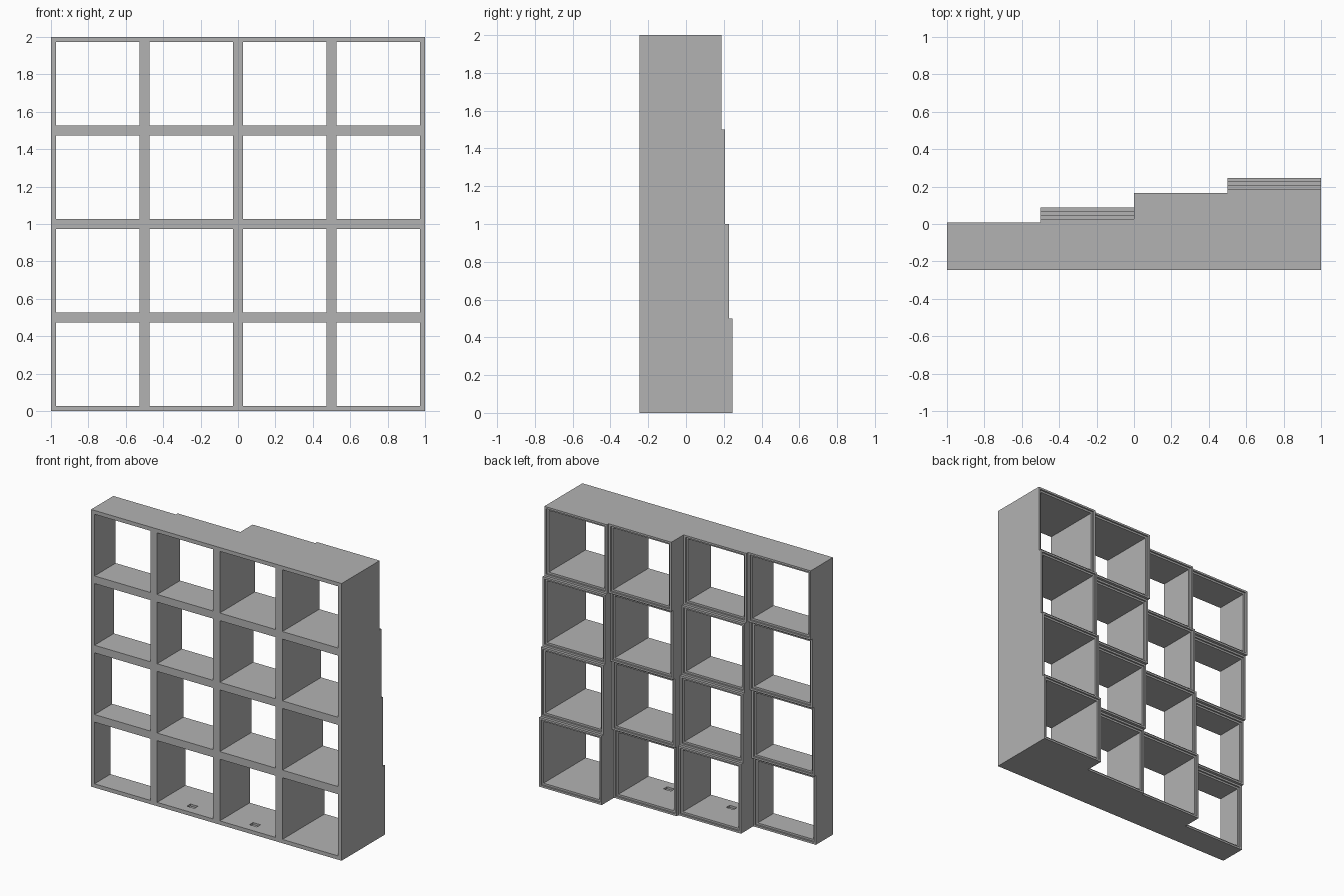
import bpy
import bmesh

cube = bpy.data.objects.get("Cube")
if cube:
    bpy.data.objects.remove(cube, do_unlink=True)

N = 4              # cells per side
CELL = 0.5         # cell pitch
WALL = 0.0275      # wall thickness of one cell
LIP = 0.014        # width of the rim around the rear rebate
REBATE = 0.012     # depth of the rear rebate
FRONT = -0.247
STEP = 0.02        # depth change from one cell to the next

gray = bpy.data.materials.new("matte_gray")
gray.use_nodes = True
color = (0.45, 0.45, 0.45, 1)
gray.diffuse_color = color
gray.node_tree.nodes["Principled BSDF"].inputs["Base Color"].default_value = color

bm = bmesh.new()


def back(col, row):
    """Rear position of a cell; depths wind up and down the columns."""
    if not (0 <= col < N and 0 <= row < N):
        return FRONT
    along = row if col % 2 else N - 1 - row
    return -FRONT - STEP * ((N - 1 - col) * N + (row if col % 2 else along))


def ring(col, row, inset, y):
    x0, x1 = -1 + col * CELL + inset, -1 + (col + 1) * CELL - inset
    z0, z1 = row * CELL + inset, (row + 1) * CELL - inset
    return [(x0, y, z0), (x1, y, z0), (x1, y, z1), (x0, y, z1)]


def flat_ring(cx, cy, hx, hy, z):
    return [(cx - hx, cy - hy, z), (cx + hx, cy - hy, z),
            (cx + hx, cy + hy, z), (cx - hx, cy + hy, z)]


def face(points):
    bm.faces.new([bm.verts.new(p) for p in points])


def band(a, b, sides=range(4)):
    for i in sides:
        j = (i + 1) % 4
        face([a[i], a[j], b[j], b[i]])


def slotted_floor(near, far):
    """Floor of a cell with a small shallow pocket near the front."""
    floor = [near[0], near[1], far[1], far[0]]
    cx, z = (near[0][0] + near[1][0]) / 2, near[0][2]
    top = flat_ring(cx, -0.163, 0.03, 0.02, z)
    bottom = flat_ring(cx, -0.163, 0.03, 0.02, z - 0.015)
    band(floor, top)
    band(top, bottom)
    face(bottom)


for col in range(N):
    for row in range(N):
        y = back(col, row)
        near = ring(col, row, WALL, FRONT)
        far = ring(col, row, WALL, y - REBATE)
        ledge = ring(col, row, LIP, y - REBATE)
        lip = ring(col, row, LIP, y)
        rim = ring(col, row, 0, y)
        # Front frame and tunnel
        band(ring(col, row, 0, FRONT), near)
        if row == 0 and col in (1, 2):
            slotted_floor(near, far)
            band(near, far, (1, 2, 3))
        else:
            band(near, far)
        # Rear rebate and rim
        band(far, ledge)
        band(ledge, lip)
        band(lip, rim)
        # Outer sides, only where the cell reaches past its neighbour
        neighbours = [(col, row - 1), (col + 1, row), (col, row + 1), (col - 1, row)]
        for side, (c, r) in enumerate(neighbours):
            if back(c, r) < y:
                band(rim, ring(col, row, 0, back(c, r)), (side,))

bmesh.ops.remove_doubles(bm, verts=bm.verts, dist=0.0001)
mesh = bpy.data.meshes.new("stepped_cell_shelf")
bm.to_mesh(mesh)
bm.free()
mesh.materials.append(gray)
shelf = bpy.data.objects.new("stepped_cell_shelf", mesh)
bpy.context.collection.objects.link(shelf)
